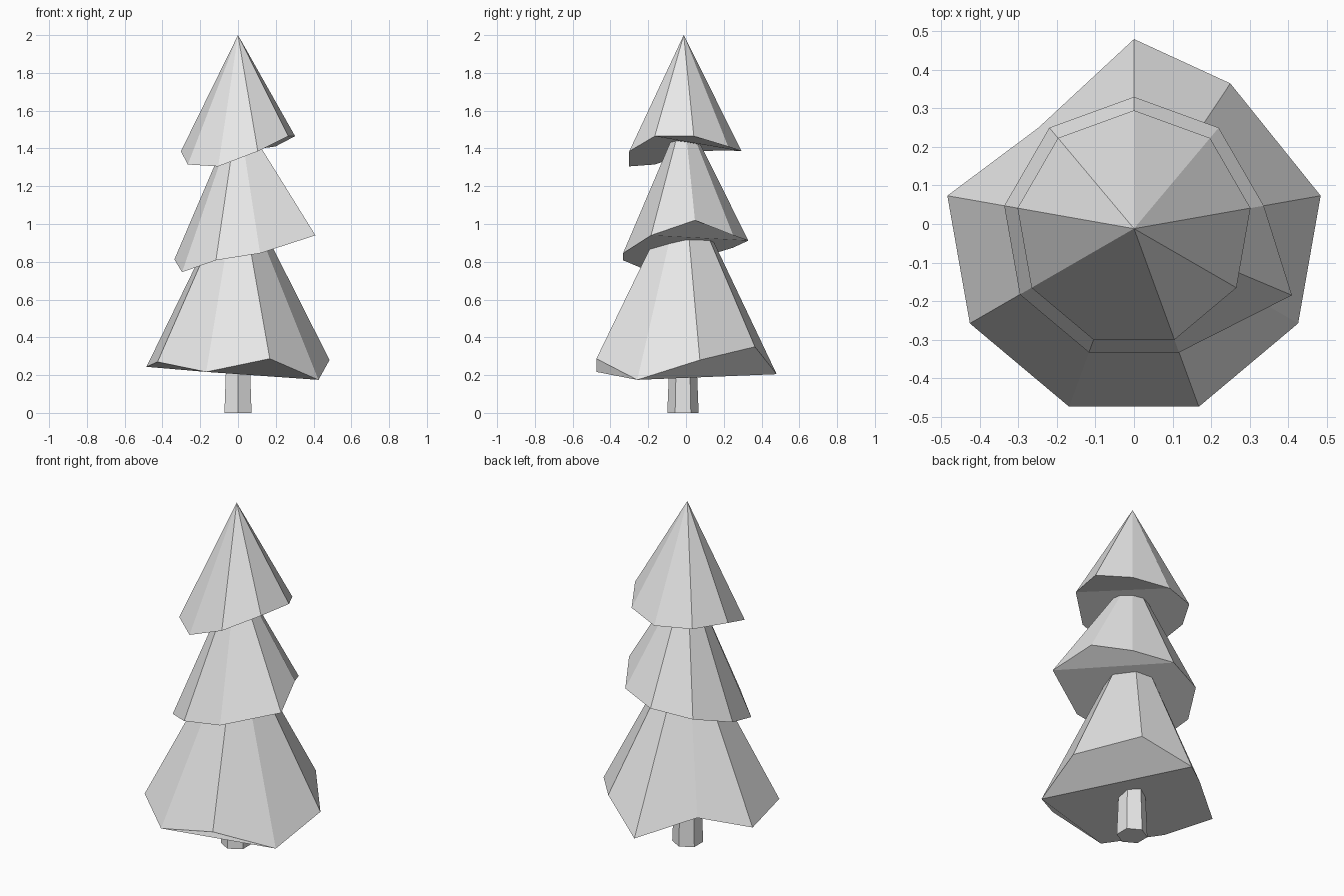
import bpy, bmesh
from math import cos, sin, radians

cube = bpy.data.objects.get("Cube")
if cube:
    bpy.data.objects.remove(cube)

CENTRE_Y = -0.012

grey = bpy.data.materials.new("light_grey")
grey.use_nodes = True
colour = (0.8, 0.8, 0.8, 1)
grey.diffuse_color = colour
grey.node_tree.nodes["Principled BSDF"].inputs["Base Color"].default_value = colour


def finish(name, bm):
    bmesh.ops.recalc_face_normals(bm, faces=bm.faces)
    mesh = bpy.data.meshes.new(name)
    bm.to_mesh(mesh)
    bm.free()
    mesh.materials.append(grey)
    obj = bpy.data.objects.new(name, mesh)
    bpy.context.collection.objects.link(obj)
    return obj


def tier(name, radius, apex, heights, moved=None):
    """Faceted cone with an uneven rim, listed clockwise from the back."""
    bm = bmesh.new()
    tip = bm.verts.new((0, CENTRE_Y, apex))
    rim = []
    for i, z in enumerate(heights):
        a = radians(90 - i * 360 / len(heights))
        x, y = radius * cos(a), CENTRE_Y + radius * sin(a)
        if moved and i in moved:
            x, y = moved[i]
        rim.append(bm.verts.new((x, y, z)))
    for i, v in enumerate(rim):
        bm.faces.new((tip, v, rim[(i + 1) % len(rim)]))
    # Underside, folded along one chord
    bm.faces.new(rim[:4])
    bm.faces.new([rim[0]] + rim[3:])
    return finish(name, bm)


# Foliage, from the bottom up
tier("lower_branches", 0.492, 1.24,
     (0.205, 0.35, 0.28, 0.175, 0.287, 0.217, 0.27, 0.244, 0.305),
     {1: (0.25, 0.365), 8: (-0.248, 0.25)})
tier("middle_branches", 0.342, 1.6,
     (0.912, 0.94, 1.02, 0.94, 0.845, 0.808, 0.745, 0.813, 0.875),
     {3: (0.41, -0.185)})
tier("top_branches", 0.307, 2.0,
     (1.385, 1.41, 1.465, 1.465, 1.385, 1.305, 1.315, 1.385, 1.39))

# Trunk: tapered six-sided post with a corner to the front
bm = bmesh.new()
bmesh.ops.create_cone(bm, cap_ends=True, segments=6, radius1=0.083,
                      radius2=0.067, depth=0.4)
for v in bm.verts:
    v.co.z += 0.2
    v.co.y -= 0.016
trunk = finish("trunk", bm)
